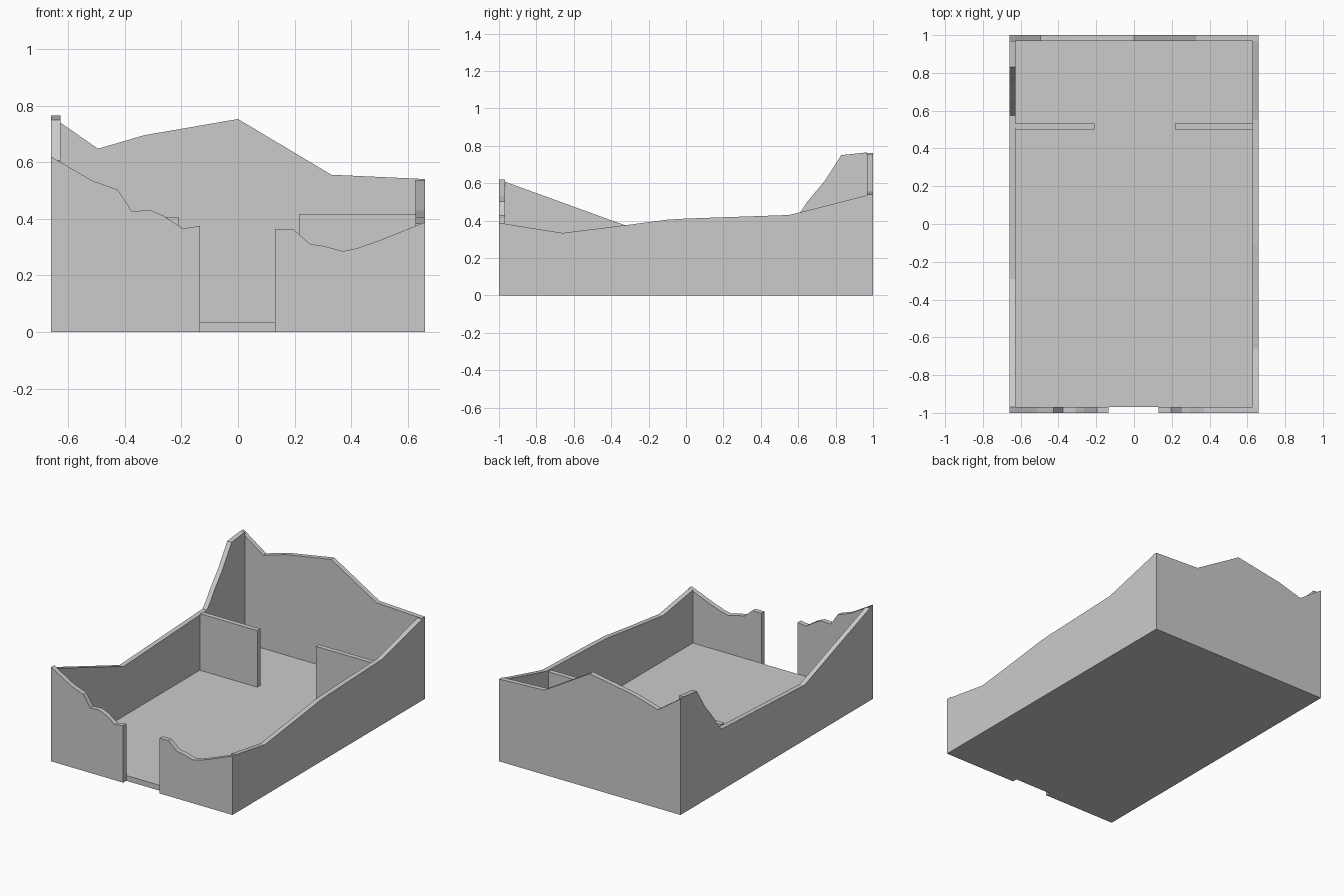
import bpy
import bmesh
from mathutils import Vector

cube = bpy.data.objects.get("Cube")
if cube:
    bpy.data.objects.remove(cube, do_unlink=True)

GREY = (0.6, 0.6, 0.6, 1.0)
plaster = bpy.data.materials.new("plain grey")
plaster.use_nodes = True
plaster.diffuse_color = GREY
plaster.node_tree.nodes["Principled BSDF"].inputs["Base Color"].default_value = GREY

W, L, T, FLOOR = 0.66, 1.0, 0.032, 0.035   # half width, half length, wall, slab


def wall(name, top, axis, start, thickness, base=0.0):
    """Extrude a ragged top outline down to the base, along the x or y axis."""
    outline = [(top[0][0], base)] + top + [(top[-1][0], base)]
    bm = bmesh.new()
    if axis == "y":
        points = [(u, start, z) for u, z in outline]
        push = Vector((0, thickness, 0))
    else:
        points = [(start, u, z) for u, z in outline]
        push = Vector((thickness, 0, 0))
    face = bm.faces.new([bm.verts.new(p) for p in points])
    extruded = bmesh.ops.extrude_face_region(bm, geom=[face])["geom"]
    moved = [g for g in extruded if isinstance(g, bmesh.types.BMVert)]
    bmesh.ops.translate(bm, verts=moved, vec=push)
    bmesh.ops.recalc_face_normals(bm, faces=bm.faces)
    mesh = bpy.data.meshes.new(name)
    bm.to_mesh(mesh)
    bm.free()
    mesh.materials.append(plaster)
    obj = bpy.data.objects.new(name, mesh)
    bpy.context.collection.objects.link(obj)
    return obj


# Floor slab, stopping at the inner face of the front wall
wall("floor", [(T - W, FLOOR), (W - T, FLOOR)], "y", T - L, 2 * (L - T))

# Broken front wall on both sides of the doorway
wall("front_wall_right",
     [(-W, 0.62), (-0.515, 0.535), (-0.425, 0.503), (-0.375, 0.427),
      (-0.31, 0.431), (-0.265, 0.412), (-0.195, 0.366), (-0.135, 0.375)],
     "y", -L, T)
wall("front_wall_left",
     [(0.13, 0.364), (0.195, 0.364), (0.255, 0.311), (0.3, 0.305),
      (0.37, 0.286), (0.42, 0.296), (0.5, 0.324), (W, 0.388)],
     "y", -L, T)

# Back wall with the gable remnant
wall("back_wall",
     [(-W, 0.762), (-0.63, 0.742), (-0.495, 0.648), (-0.33, 0.696),
      (0, 0.753), (0.33, 0.556), (W, 0.541)],
     "y", L - T, T)

# Long side walls between front and back
wall("side_wall_right",
     [(T - L, 0.608), (-0.29, 0.362), (0.575, 0.402), (0.615, 0.45),
      (0.65, 0.503), (0.74, 0.61), (0.83, 0.75), (L - T, 0.765)],
     "x", -W, T)
wall("side_wall_left",
     [(T - L, 0.383), (-0.66, 0.334), (-0.32, 0.376), (-0.1, 0.405),
      (0.0, 0.411), (0.55, 0.43), (0.61, 0.444), (L - T, 0.536)],
     "x", W - T, T)

# Two inner partitions with an opening between them
wall("partition_right", [(T - W, 0.407), (-0.21, 0.407)], "y", 0.5, T, FLOOR)
wall("partition_left", [(0.218, 0.418), (W - T, 0.418)], "y", 0.5, T, FLOOR)
